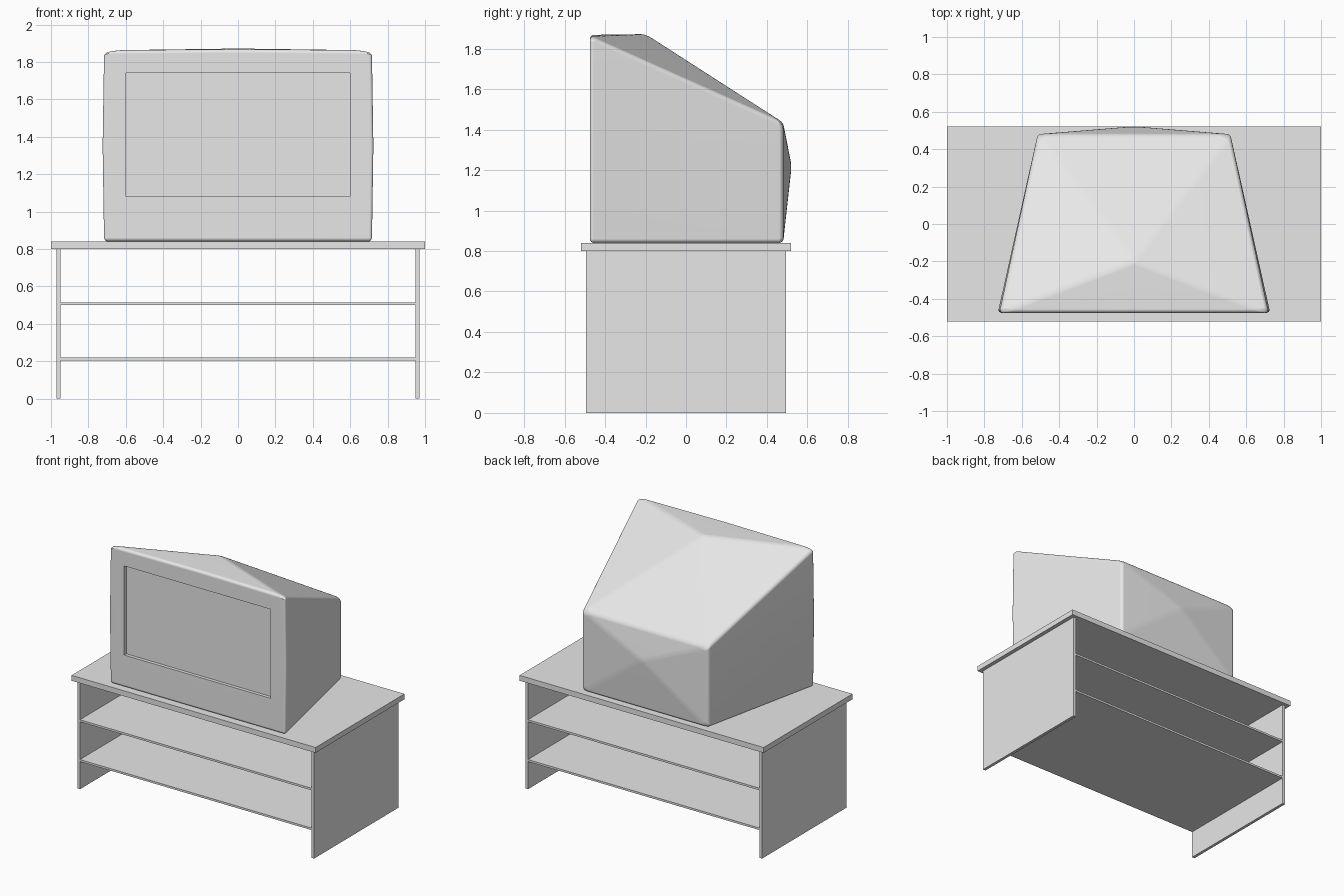
import bpy
import bmesh
from math import radians

cube = bpy.data.objects.get("Cube")
if cube:
    bpy.data.objects.remove(cube, do_unlink=True)

# Single grey finish
grey = bpy.data.materials.new("plain grey")
grey.use_nodes = True
grey.diffuse_color = (0.8, 0.8, 0.8, 1)
grey.node_tree.nodes["Principled BSDF"].inputs["Base Color"].default_value = (0.8, 0.8, 0.8, 1)


def add_object(name, bm):
    bmesh.ops.recalc_face_normals(bm, faces=bm.faces)
    mesh = bpy.data.meshes.new(name)
    bm.to_mesh(mesh)
    bm.free()
    mesh.materials.append(grey)
    obj = bpy.data.objects.new(name, mesh)
    bpy.context.collection.objects.link(obj)
    return obj


def box(name, low, high):
    bm = bmesh.new()
    bmesh.ops.create_cube(bm, size=1)
    for v in bm.verts:
        v.co = [a + (b - a) * (c + 0.5) for a, b, c in zip(low, high, v.co)]
    return add_object(name, bm)


# Stand: top board, two side panels, two shelves
box("stand_top", (-1, -0.52, 0.80), (1, 0.52, 0.84))
for side, x in (("left", 0.96), ("right", -0.96)):
    box(side + "_panel", (x - 0.011, -0.495, 0), (x + 0.011, 0.495, 0.80))
for name, z in (("lower_shelf", 0.205), ("upper_shelf", 0.50)):
    box(name, (-0.949, -0.495, z), (0.949, 0.495, z + 0.015))

# Television casing: hull over a gently bowed front and a tapered, peaked back
FRONT, BACK, BASE = -0.475, 0.48, 0.84
points = [(0, FRONT, 1.868), (0, -0.2, 1.872), (0, 0.522, 1.22)]
for s in (-1, 1):
    points += [(s * 0.72, FRONT, BASE), (s * 0.728, FRONT, 1.35), (s * 0.72, FRONT, 1.862),
               (s * 0.515, BACK, BASE), (s * 0.515, BACK, 1.435)]
bm = bmesh.new()
for p in points:
    bm.verts.new(p)
bmesh.ops.convex_hull(bm, input=bm.verts)
bmesh.ops.dissolve_limit(bm, angle_limit=radians(0.3), verts=bm.verts, edges=bm.edges)
bmesh.ops.recalc_face_normals(bm, faces=bm.faces)
creases = [e for e in bm.edges if e.calc_face_angle(0) > radians(5)]
bmesh.ops.bevel(bm, geom=creases, offset=0.02, offset_type='OFFSET', segments=4,
                profile=0.5, affect='EDGES', clamp_overlap=True)
casing = add_object("television_casing", bm)

# Recessed screen cut into the front
cutter = box("screen_cutter", (-0.6, FRONT - 0.1, 1.08), (0.6, FRONT + 0.025, 1.74))
cutter.hide_render = True
cut = casing.modifiers.new("screen_recess", 'BOOLEAN')
cut.operation = 'DIFFERENCE'
cut.solver = 'EXACT'
cut.object = cutter
bpy.ops.object.select_all(action='DESELECT')
bpy.context.view_layer.objects.active = casing
casing.select_set(True)
bpy.ops.object.modifier_apply(modifier=cut.name)
bpy.data.objects.remove(cutter, do_unlink=True)

# Smooth rounded edges around flat panels
bpy.ops.object.shade_smooth_by_angle(angle=radians(40))
weighted = casing.modifiers.new("flat_panels", 'WEIGHTED_NORMAL')
weighted.keep_sharp = True
